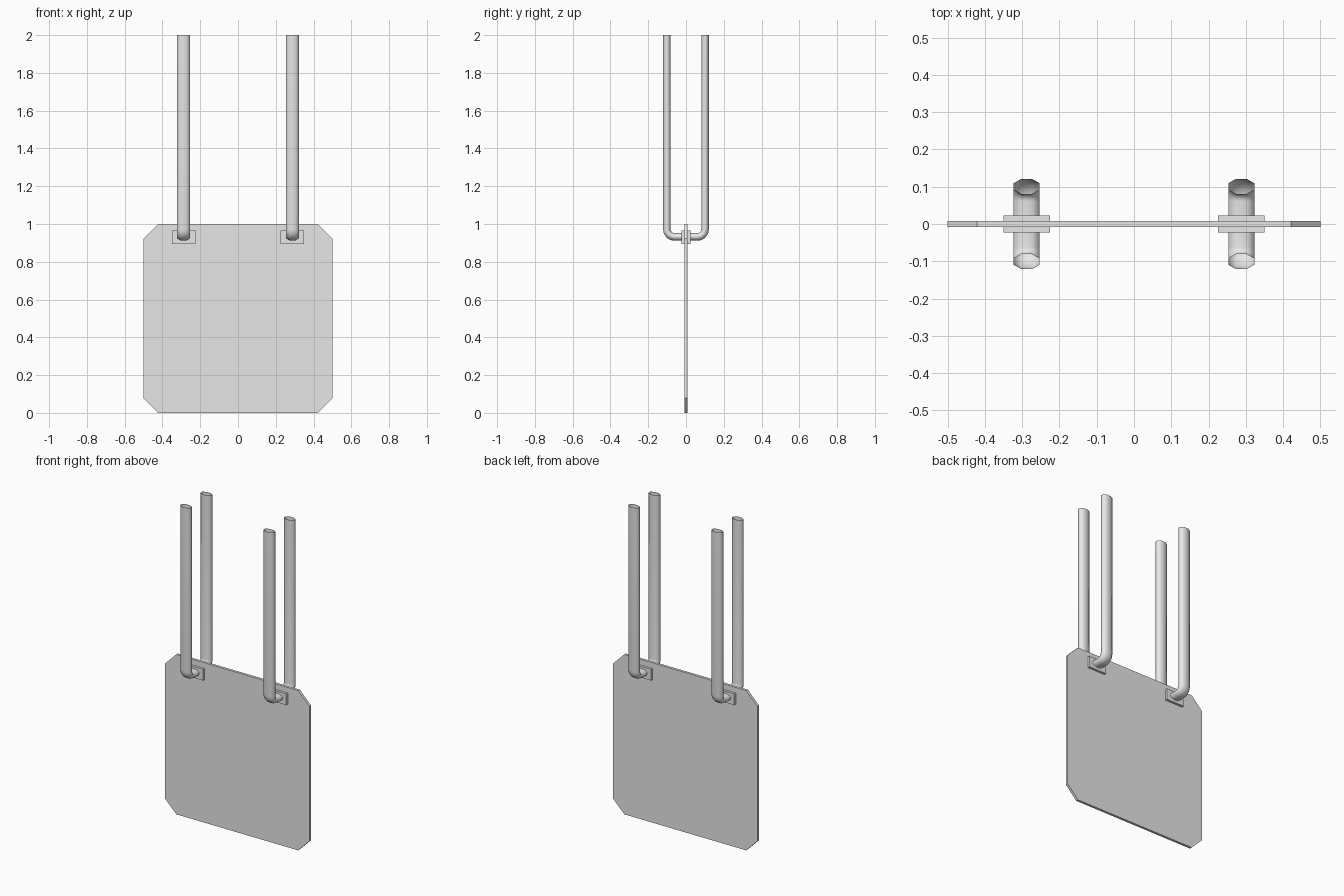
import bpy, bmesh, math
from mathutils import Vector

cube = bpy.data.objects.get("Cube")
if cube:
    bpy.data.objects.remove(cube, do_unlink=True)

# Single grey colour
GREY = (0.8, 0.8, 0.8, 1.0)
grey = bpy.data.materials.new("light_grey")
grey.use_nodes = True
grey.diffuse_color = GREY
grey.node_tree.nodes["Principled BSDF"].inputs["Base Color"].default_value = GREY


def make_object(name, bm):
    bmesh.ops.recalc_face_normals(bm, faces=bm.faces)
    mesh = bpy.data.meshes.new(name)
    bm.to_mesh(mesh)
    bm.free()
    mesh.materials.append(grey)
    obj = bpy.data.objects.new(name, mesh)
    bpy.context.collection.objects.link(obj)
    return obj


def box(name, center, size, chamfer=0):
    bm = bmesh.new()
    bmesh.ops.create_cube(bm, size=1)
    bmesh.ops.scale(bm, vec=size, verts=bm.verts)
    bmesh.ops.translate(bm, vec=center, verts=bm.verts)
    if chamfer:
        # Cut the four corners seen from the front
        corners = [e for e in bm.edges
                   if abs(e.verts[0].co.y - e.verts[1].co.y) > size[1] / 2]
        bmesh.ops.bevel(bm, geom=corners, offset=chamfer, segments=1,
                        affect='EDGES')
    return make_object(name, bm)


def u_path(reach, low, high, radius, steps=6):
    """Centre line of a U in the YZ plane, as (point, sideways normal)."""
    half = [(Vector((0, reach, high)), Vector((0, 1, 0)))]
    for i in range(steps + 1):
        a = math.pi / 2 * i / steps
        out = Vector((0, math.cos(a), -math.sin(a)))
        half.append((Vector((0, reach - radius, low + radius)) + out * radius, out))
    flip = Vector((1, -1, 1))
    return half + [(p * flip, n * flip) for p, n in reversed(half)]


def strap(name, x, half_width, half_depth, sides=8):
    """Flattened open-ended tube swept along the U."""
    bm = bmesh.new()
    rings = []
    grow = 1 / math.cos(math.pi / sides)
    for point, normal in u_path(0.101, 0.932, 2.0, 0.04):
        ring = []
        for i in range(sides):
            a = 2 * math.pi * (i + 0.5) / sides
            offset = Vector((math.cos(a) * half_width * grow, 0, 0))
            offset += normal * math.sin(a) * half_depth * grow
            ring.append(bm.verts.new(Vector((x, 0, 0)) + point + offset))
        rings.append(ring)
    for r0, r1 in zip(rings, rings[1:]):
        for i in range(sides):
            j = (i + 1) % sides
            bm.faces.new((r0[i], r0[j], r1[j], r1[i]))
    for face in bm.faces:
        face.smooth = True
    return make_object(name, bm)


# Flat board with cut corners
box("board", (0, 0, 0.5), (1, 0.016, 1), chamfer=0.078)

# Mounting blocks through the board, each carrying a U-shaped strap
for side, sign in (("left", 1), ("right", -1)):
    x = sign * 0.288
    box(side + "_strap_mount", (x, 0, 0.93), (0.124, 0.046, 0.07))
    strap(side + "_strap", x, 0.035, 0.02)
